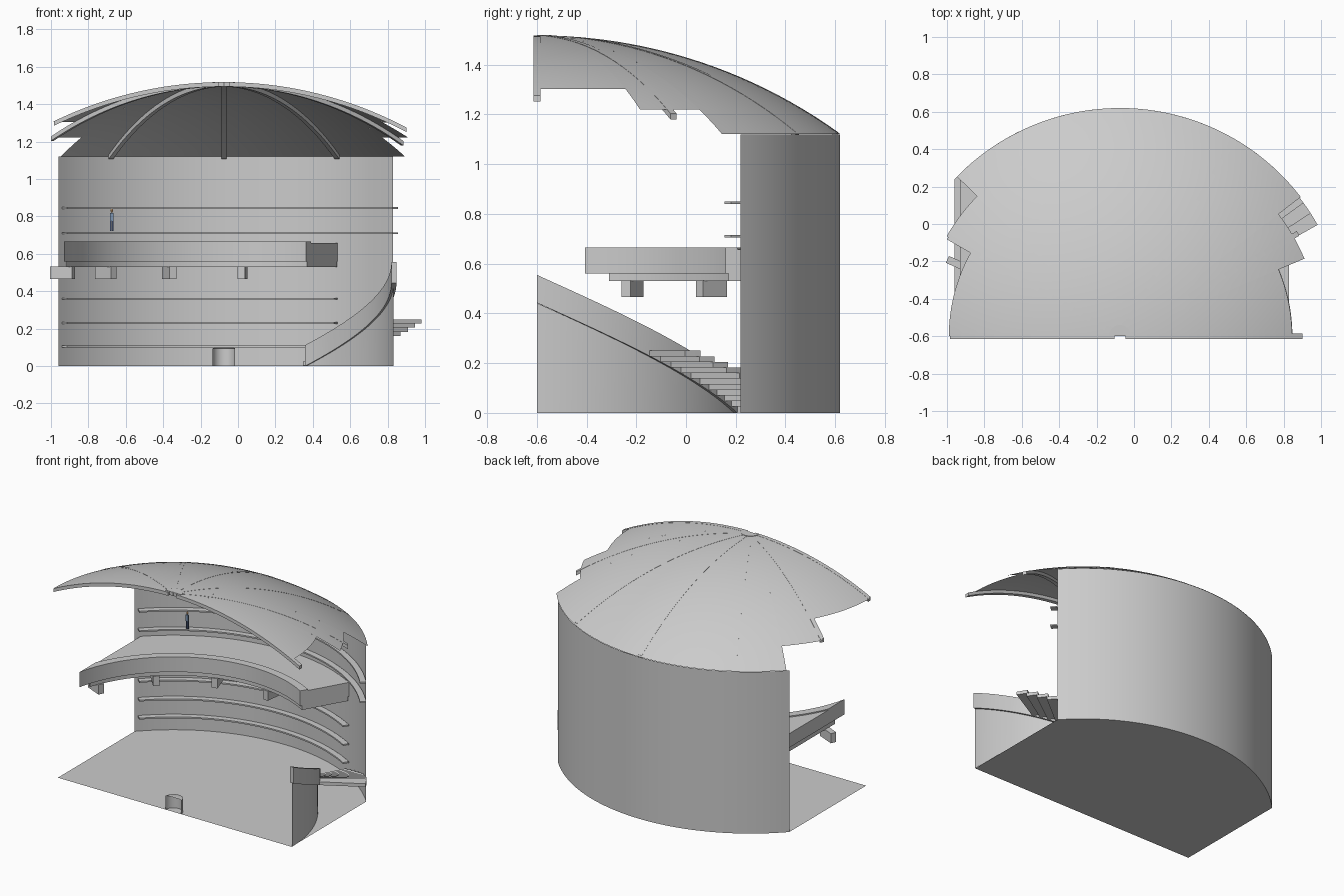
import bpy, bmesh, math
from mathutils import Vector, Matrix

if "Cube" in bpy.data.objects:
    bpy.data.objects.remove(bpy.data.objects["Cube"])

CX, CY, R = -0.075, -0.6, 1.22      # shared centre and radius of the rotunda
SPH = 2.08                          # dome sphere radius


def polar(r, deg, z):
    a = math.radians(deg)
    return Vector((CX + r * math.cos(a), CY + r * math.sin(a), z))


def dome_z(r):
    return 1.517 - SPH + math.sqrt(SPH * SPH - r * r)


def finish(bm, name, smooth=True, color=None):
    bmesh.ops.recalc_face_normals(bm, faces=bm.faces)
    me = bpy.data.meshes.new(name)
    bm.to_mesh(me)
    bm.free()
    ob = bpy.data.objects.new(name, me)
    bpy.context.collection.objects.link(ob)
    if smooth:
        bpy.ops.object.select_all(action='DESELECT')
        bpy.context.view_layer.objects.active = ob
        ob.select_set(True)
        bpy.ops.object.shade_smooth_by_angle(angle=math.radians(30))
    if color:
        mat = bpy.data.materials.new(name + "_colour")
        mat.diffuse_color = color
        mat.use_nodes = True
        mat.node_tree.nodes["Principled BSDF"].inputs["Base Color"].default_value = mat.diffuse_color
        me.materials.append(mat)
    return ob


def arc_sweep(name, profile, a0, a1, n=48, closed=True, slope=0.0, clip_x=None):
    """Sweep an (r, z) profile about the centre; slope adds height along the arc."""
    bm = bmesh.new()
    rows = []
    for i in range(n + 1):
        t = i / n
        rows.append([bm.verts.new(polar(r, a0 + (a1 - a0) * t, z + slope * t)) for r, z in profile])
    m = len(profile)
    for p, q in zip(rows, rows[1:]):
        for j in range(m if closed else m - 1):
            k = (j + 1) % m
            bm.faces.new((p[j], p[k], q[k], q[j]))
    if closed:
        bm.faces.new(rows[0])
        bm.faces.new(rows[-1])
    if clip_x is not None:
        cut = bmesh.ops.bisect_plane(bm, geom=bm.verts[:] + bm.edges[:] + bm.faces[:],
                                     plane_co=(clip_x, 0, 0), plane_no=(-1, 0, 0), clear_outer=True)
        edges = [e for e in cut['geom_cut'] if isinstance(e, bmesh.types.BMEdge)]
        bmesh.ops.holes_fill(bm, edges=edges)
    return finish(bm, name)


def rect(r0, r1, z0, z1):
    return [(r0, z0), (r1, z0), (r1, z1), (r0, z1)]


def radial_box(name, r0, r1, deg, width, z0, z1):
    bm = bmesh.new()
    bmesh.ops.create_cube(bm, size=1)
    bmesh.ops.scale(bm, vec=(r1 - r0, width, z1 - z0), verts=bm.verts)
    bmesh.ops.rotate(bm, cent=(0, 0, 0), matrix=Matrix.Rotation(math.radians(deg), 3, 'Z'), verts=bm.verts)
    bmesh.ops.translate(bm, vec=polar((r0 + r1) / 2, deg, (z0 + z1) / 2), verts=bm.verts)
    return finish(bm, name, smooth=False)


# Floor: straight front and sides, curved back
bm = bmesh.new()
pts = [Vector((-0.96, CY, 0)), Vector((0.83, CY, 0))]
pts += [polar(R, 42.2 + (136.5 - 42.2) * i / 48, 0) for i in range(49)]
bm.faces.new([bm.verts.new(p) for p in pts])
finish(bm, "floor", smooth=False)

# Curved outer wall
arc_sweep("wall", [(R, 0), (R, 1.12)], 42.2, 136.5, closed=False)

# Dome: sectors with stepped outer edges
bm = bmesh.new()
for a0, a1, rmax in ((0, 22.8, 0.92), (22.8, 37.6, 1.07), (37.6, 135.6, R),
                     (135.6, 150, 1.07), (150, 180, 0.915)):
    n = max(4, round((a1 - a0) / 2.5))
    rows = []
    for i in range(n + 1):
        a = a0 + (a1 - a0) * i / n
        rows.append([bm.verts.new(polar(rmax * j / 24, a, dome_z(rmax * j / 24))) for j in range(1, 25)])
    top = bm.verts.new((CX, CY, dome_z(0)))
    for p, q in zip(rows, rows[1:]):
        bm.faces.new((top, p[0], q[0]))
        for j in range(23):
            bm.faces.new((p[j], p[j + 1], q[j + 1], q[j]))
bmesh.ops.remove_doubles(bm, verts=bm.verts, dist=0.0005)
finish(bm, "dome")

# Ribs under the dome
for deg, rmax in ((0, 0.975), (30, 1.1), (60, 1.21), (90, 1.21), (120, 1.21), (150, 1.06), (180, 0.91)):
    bm = bmesh.new()
    a = math.radians(deg)
    side = Vector((-math.sin(a), math.cos(a), 0)) * 0.014
    rows = []
    for i in range(25):
        r = 0.03 + (rmax - 0.03) * i / 24
        p = polar(r, deg, dome_z(r) + 0.001)
        low = p - Vector((0, 0, 0.024))
        rows.append([bm.verts.new(v) for v in (p - side, p + side, low + side, low - side)])
    for p, q in zip(rows, rows[1:]):
        for j in range(4):
            k = (j + 1) % 4
            bm.faces.new((p[j], p[k], q[k], q[j]))
    bm.faces.new(rows[0])
    bm.faces.new(rows[-1])
    finish(bm, f"dome_rib_{deg}")

# Hub at the crown and low half drum on the floor
arc_sweep("dome_hub", rect(0.003, 0.06, 1.495, 1.52), 0, 180, n=16)
arc_sweep("floor_drum", [(0.06, 0), (0.06, 0.095), (0.05, 0.1), (0.001, 0.1)], 0, 180, n=20, closed=False)

# Balcony: parapet and deck, soffit, brackets
arc_sweep("balcony", [(0.877, 0.56), (0.877, 0.665), (0.932, 0.665), (0.932, 0.657),
                      (1.215, 0.657), (1.215, 0.56)], 60, 170, clip_x=-0.93)
arc_sweep("balcony_soffit", rect(0.89, 1.21, 0.53, 0.56), 60, 161, clip_x=-0.925)
for i, deg in enumerate((84, 108, 132, 156)):
    radial_box(f"balcony_bracket_{i}", 0.88, 1.01, deg, 0.04, 0.465, 0.532)

# Thin ledges around the inside of the wall
for i, (z, a0) in enumerate(((0.105, 60), (0.23, 60), (0.36, 60), (0.71, 40), (0.845, 40))):
    arc_sweep(f"wall_ledge_{i}", rect(1.175, 1.215, z - 0.005, z + 0.005), a0, 135.5)

# Curved stair wall rising to the front right, with sloping parapet
bm = bmesh.new()
rows = []
for i in range(33):
    a = 61 - 61 * i / 32
    rows.append([bm.verts.new(polar(0.907, a, z)) for z in (0, 0.002 + 0.44 * i / 32)])
for p, q in zip(rows, rows[1:]):
    bm.faces.new((p[0], p[1], q[1], q[0]))
finish(bm, "stair_wall")
arc_sweep("stair_parapet", rect(0.895, 0.922, 0.0, 0.112), 61, 0, n=32, slope=0.443)

# Fan of stair treads outside the stair wall
for i in range(11):
    a = 61.5 - 3.2 * i
    z = 0.025 + 0.0225 * i
    arc_sweep(f"stair_tread_{i}", rect(0.915, 1.213, z - 0.0225, z), a - 0.1, a + 3.4 if i else a + 1, n=2)

# Small standing figure on the upper ledge
fig = Vector((-0.675, 0.41, 0))
for name, off, size, col in (("figure_left_leg", (-0.005, 0, 0.75), (0.007, 0.01, 0.055), (0.1, 0.15, 0.3, 1)),
                             ("figure_right_leg", (0.005, 0, 0.75), (0.007, 0.01, 0.055), (0.1, 0.15, 0.3, 1)),
                             ("figure_torso", (0, 0, 0.797), (0.02, 0.012, 0.042), (0.2, 0.3, 0.45, 1)),
                             ("figure_head", (0, 0, 0.831), (0.013, 0.013, 0.02), (0.8, 0.45, 0.2, 1))):
    bm = bmesh.new()
    if name == "figure_head":
        bmesh.ops.create_uvsphere(bm, u_segments=10, v_segments=8, radius=0.5)
    else:
        bmesh.ops.create_cube(bm, size=1)
    bmesh.ops.scale(bm, vec=size, verts=bm.verts)
    bmesh.ops.translate(bm, vec=fig + Vector(off), verts=bm.verts)
    finish(bm, name, color=col)
